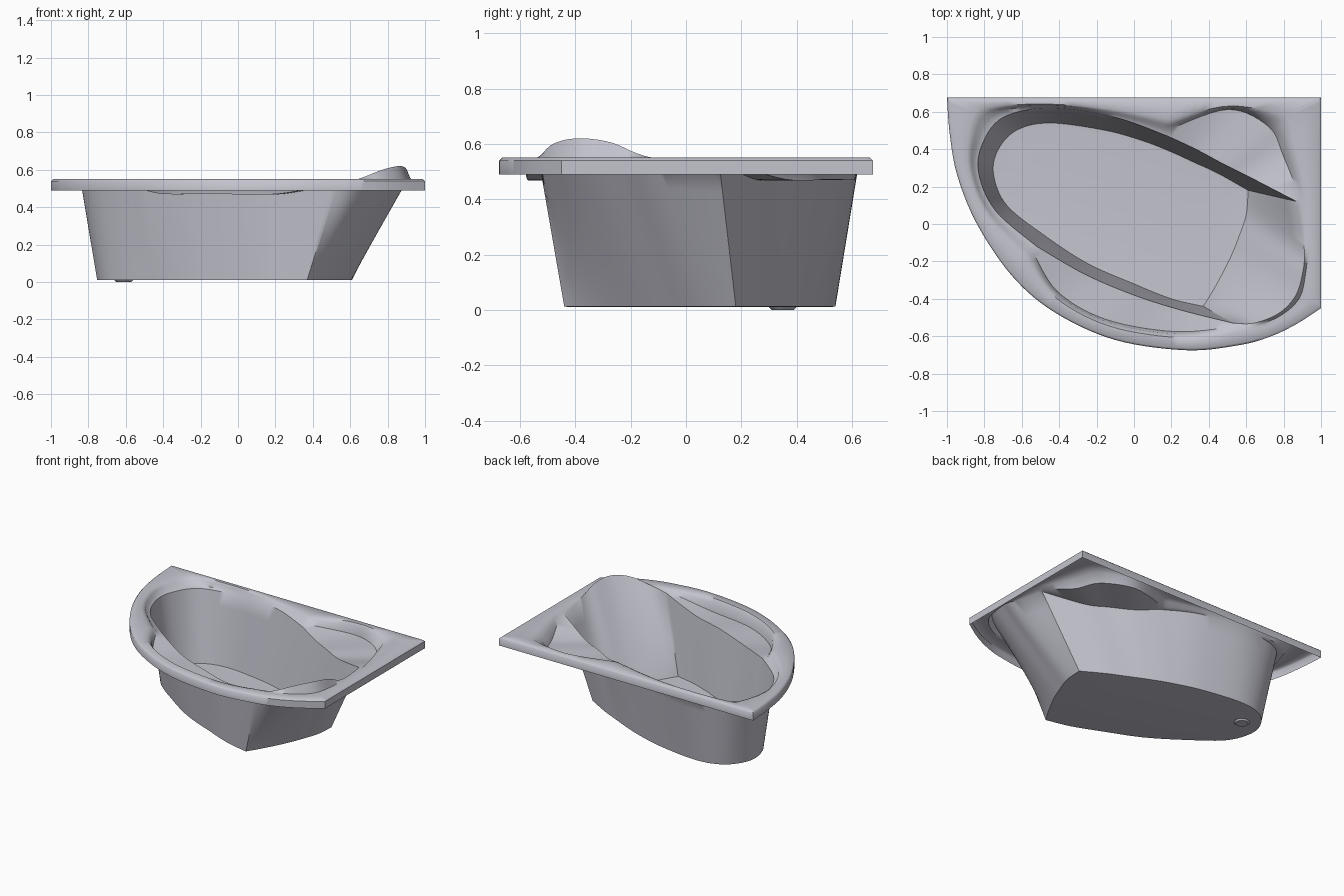
import bpy, bmesh, math
from mathutils import Vector

cube = bpy.data.objects.get("Cube")
if cube:
    bpy.data.objects.remove(cube, do_unlink=True)

RIM_TOP, RIM_LOW, FLOOR_Z, SHELF_Z = 0.55, 0.49, 0.012, 0.472
STEPS = 7

# Matching outline stations, counter-clockwise from the back end of the backrest
floor_xy = [(.61, .18), (.45, .27), (.32, .33), (.2, .385), (.06, .44), (-.15, .5),
            (-.45, .54), (-.63, .5), (-.73, .39), (-.75, .26), (-.68, .1), (-.48, -.06),
            (-.25, -.21), (0, -.32), (.2, -.4), (.37, -.44), (.42, -.36), (.47, -.27),
            (.52, -.17), (.56, -.07), (.6, .05)]
lip_xy = [(.87, .12), (.62, .25), (.48, .32), (.33, .4), (.18, .47), (-.1, .57),
          (-.45, .62), (-.7, .57), (-.81, .43), (-.83, .27), (-.74, .07), (-.52, -.12),
          (-.26, -.27), (0, -.38), (.25, -.46), (.53, -.53), (.64, -.53), (.77, -.48),
          (.86, -.39), (.9, -.27), (.91, -.13)]
rim_xy = [(1, .2), (1, .45), (1, .675), (.55, .675), (.2, .675), (-.15, .675),
          (-.55, .675), (-1, .675), (-.985, .48), (-.945, .26), (-.84, 0), (-.65, -.28),
          (-.42, -.475), (-.1, -.62), (.28, -.675), (.56, -.648), (.72, -.605), (.86, -.54),
          (1, -.45), (1, -.3), (1, -.1)]
# Outer edges of the two armrest shelves, and heights of the headrest ridge
shelf_xy = {1: (.8, .36), 2: (.72, .52), 3: (.5, .612),
            12: (-.41, -.36), 13: (-.15, -.51), 14: (.22, -.575)}
ridge_z = {16: .55, 17: .6, 18: .62, 19: .605, 20: .552}
lip_z = {0: .53, 5: .52, 15: .53}


def spline(points, corners):
    """Closed smooth curve through the stations, broken at the corners."""
    n, out = len(points), []
    for i in range(n):
        j = (i + 1) % n
        b, c = points[i], points[j]
        a = b if i in corners else points[i - 1]
        d = c if j in corners else points[(j + 1) % n]
        for s in range(STEPS):
            t = s / STEPS
            out.append(b + (c - a) * (t / 2) + (2 * a - 5 * b + 4 * c - d) * (t * t / 2)
                       + (3 * b - a - 3 * c + d) * (t ** 3 / 2))
    return out


def mix(first, second, t):
    return [p.lerp(q, t) for p, q in zip(first, second)]


def at_height(loop, z):
    return [Vector((p.x, p.y, z)) for p in loop]


def make_material(name, colour):
    mat = bpy.data.materials.new(name)
    mat.use_nodes = True
    mat.diffuse_color = colour
    bsdf = mat.node_tree.nodes["Principled BSDF"]
    bsdf.inputs["Base Color"].default_value = colour
    bsdf.inputs["Roughness"].default_value = 0.5
    return mat


def make_object(name, bm, mat, angle):
    mesh = bpy.data.meshes.new(name)
    bm.to_mesh(mesh)
    bm.free()
    mesh.materials.append(mat)
    obj = bpy.data.objects.new(name, mesh)
    bpy.context.collection.objects.link(obj)
    bpy.ops.object.select_all(action='DESELECT')
    obj.select_set(True)
    bpy.context.view_layer.objects.active = obj
    bpy.ops.object.shade_smooth_by_angle(angle=math.radians(angle))
    return obj


acrylic = make_material("pale grey acrylic", (0.55, 0.55, 0.62, 1))

# Station points with heights for basin lip and the shelf or roll outside it
lip_pts, shelf_pts = [], []
for i, (xy, outer) in enumerate(zip(lip_xy, rim_xy)):
    z = SHELF_Z if i in shelf_xy else ridge_z.get(i, lip_z.get(i, .5))
    p = Vector((*xy, z))
    lip_pts.append(p)
    if i in shelf_xy:
        shelf_pts.append(Vector((*shelf_xy[i], SHELF_Z)))
    else:
        q = p.lerp(Vector((*outer, z)), .16)
        q.z = RIM_TOP if i in ridge_z else z + .008
        shelf_pts.append(q)

floor = spline([Vector((*p, FLOOR_Z)) for p in floor_xy], {0, 15})
lip = spline(lip_pts, {0, 4, 11, 15})
shelf = spline(shelf_pts, {0, 4, 11, 15})
rim = spline([Vector((*p, RIM_TOP)) for p in rim_xy], {2, 7, 18})

# Tub shell: rim skirt, rolled rim, shelves, wall and floor as one lofted sheet
centre = Vector((-.08, .06, FLOOR_Z))
rim_edge = [Vector((p.x * .988, p.y * .984, RIM_TOP)) for p in rim]
shelf_roll = mix(shelf, rim_edge, .14)
for p, s in zip(shelf_roll, shelf):
    p.z = s.z + (RIM_TOP - s.z) * .7
loops = [at_height(rim, RIM_LOW), at_height(rim, RIM_TOP - .01), rim_edge,
         at_height(mix(shelf, rim_edge, .36), RIM_TOP), shelf_roll, shelf, lip]
loops += [mix(lip, floor, t) for t in (.2, .4, .6, .8, .94)]
loops += [floor, [p.lerp(centre, .06) for p in floor]]
loops[-1] = at_height(loops[-1], FLOOR_Z - .002)

bm = bmesh.new()
rings = [[bm.verts.new(p) for p in loop] for loop in loops]
for upper, lower in zip(rings, rings[1:]):
    for i in range(len(upper)):
        j = (i + 1) % len(upper)
        bm.faces.new((upper[i], upper[j], lower[j], lower[i]))
bm.faces.new(rings[-1])
bmesh.ops.triangulate(bm, faces=[f for f in bm.faces if len(f.verts) > 4])
make_object("tub_shell", bm, acrylic, 50)

# Drain plug, standing slightly proud on both sides of the floor
bm = bmesh.new()
bmesh.ops.create_cone(bm, cap_ends=True, segments=32, radius1=.04, radius2=.054, depth=.014)
bmesh.ops.translate(bm, verts=bm.verts, vec=(-.61, .35, .007))
make_object("drain", bm, acrylic, 30)
